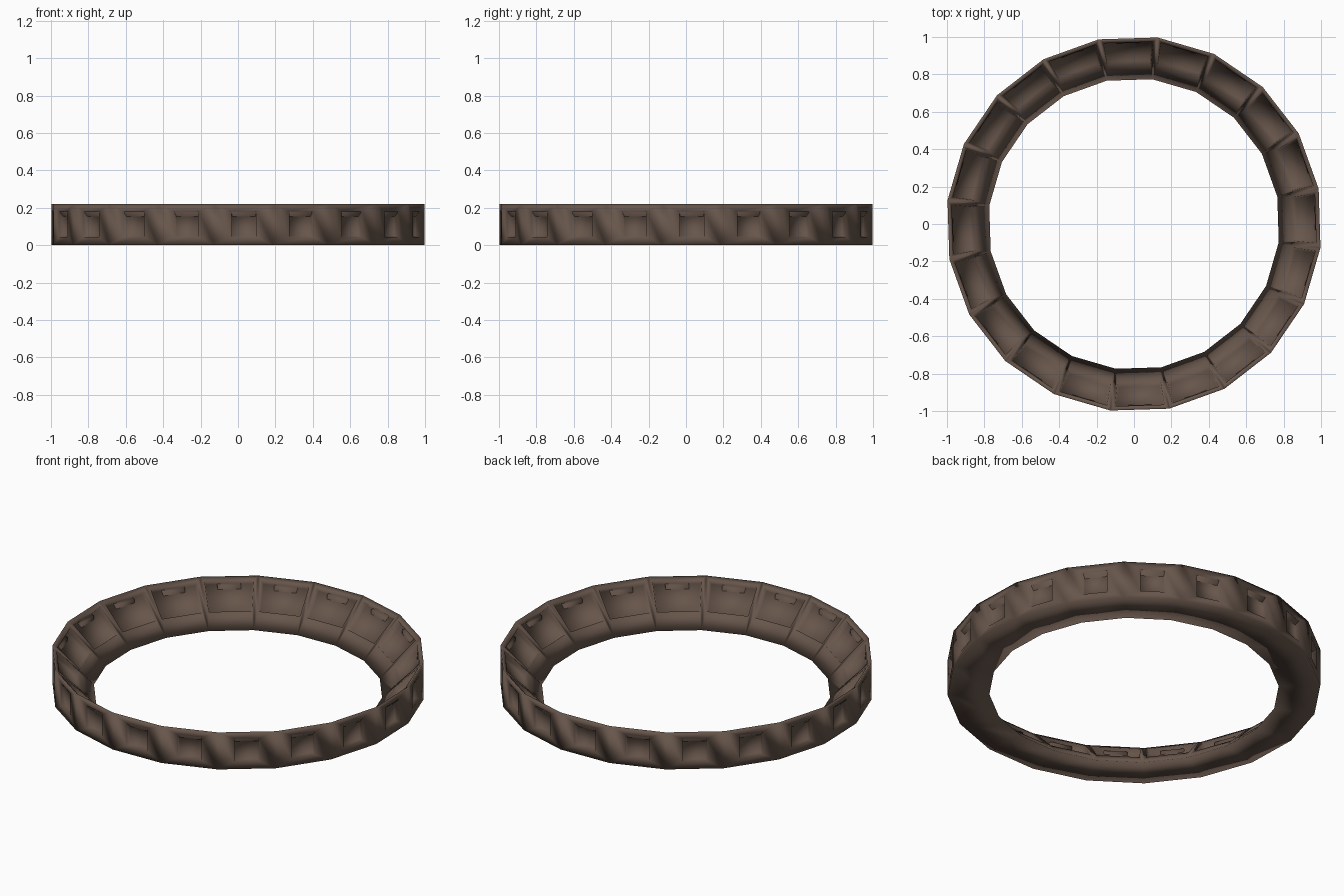
import bpy, bmesh, math
from mathutils import Vector

if "Cube" in bpy.data.objects:
    bpy.data.objects.remove(bpy.data.objects["Cube"])

SIDES = 20
OFFSET = math.radians(1.8 + 9)      # ring is turned slightly off axis
R_OUT, R_IN, HEIGHT = 1.005, 0.78, 0.22

mat = bpy.data.materials.new("dark_brown")
mat.diffuse_color = (0.135, 0.092, 0.07, 1)
mat.use_nodes = True
mat.node_tree.nodes["Principled BSDF"].inputs["Base Color"].default_value = mat.diffuse_color

bm = bmesh.new()


def ring(r, z):
    """One 20-sided loop of vertices."""
    return [bm.verts.new((r * math.cos(OFFSET + i * math.tau / SIDES),
                          r * math.sin(OFFSET + i * math.tau / SIDES), z))
            for i in range(SIDES)]


def pocket(a, b, c, d, u0, u1, v0, v1, depth, taper):
    """Quad a-b (lower edge), d-c (upper edge) with a sunken rectangle."""
    def at(u, v):
        return a.co.lerp(b.co, u).lerp(d.co.lerp(c.co, u), v)
    normal = (b.co - a.co).cross(d.co - a.co).normalized()
    corners = [at(u0, v0), at(u1, v0), at(u1, v1), at(u0, v1)]
    mid = sum(corners, Vector()) / 4
    rim = [bm.verts.new(p) for p in corners]
    floor = [bm.verts.new(p.lerp(mid, taper) - normal * depth) for p in corners]
    outer = [a, b, c, d]
    for i in range(4):
        j = (i + 1) % 4
        bm.faces.new((outer[i], outer[j], rim[j], rim[i]))
        bm.faces.new((rim[i], rim[j], floor[j], floor[i]))
    bm.faces.new(floor)


# triangular section: outer wall, inner slope, flat underside
low, top, inner = ring(R_OUT, 0), ring(R_OUT, HEIGHT), ring(R_IN, 0)
for i in range(SIDES):
    j = (i + 1) % SIDES
    # small square windows on the outer wall
    pocket(low[i], low[j], top[j], top[i], 0.29, 0.71, 0.2, 0.82, 0.025, 0.06)
    # wide panels between ribs on the inner slope
    pocket(inner[j], inner[i], top[i], top[j], 0.07, 0.93, 0.35, 0.9, 0.03, 0.04)
    # underside
    bm.faces.new((low[j], low[i], inner[i], inner[j]))

for f in bm.faces:
    f.smooth = True
mesh = bpy.data.meshes.new("panelled_ring")
bm.to_mesh(mesh)
bm.free()
mesh.materials.append(mat)
bpy.context.collection.objects.link(bpy.data.objects.new("panelled_ring", mesh))
